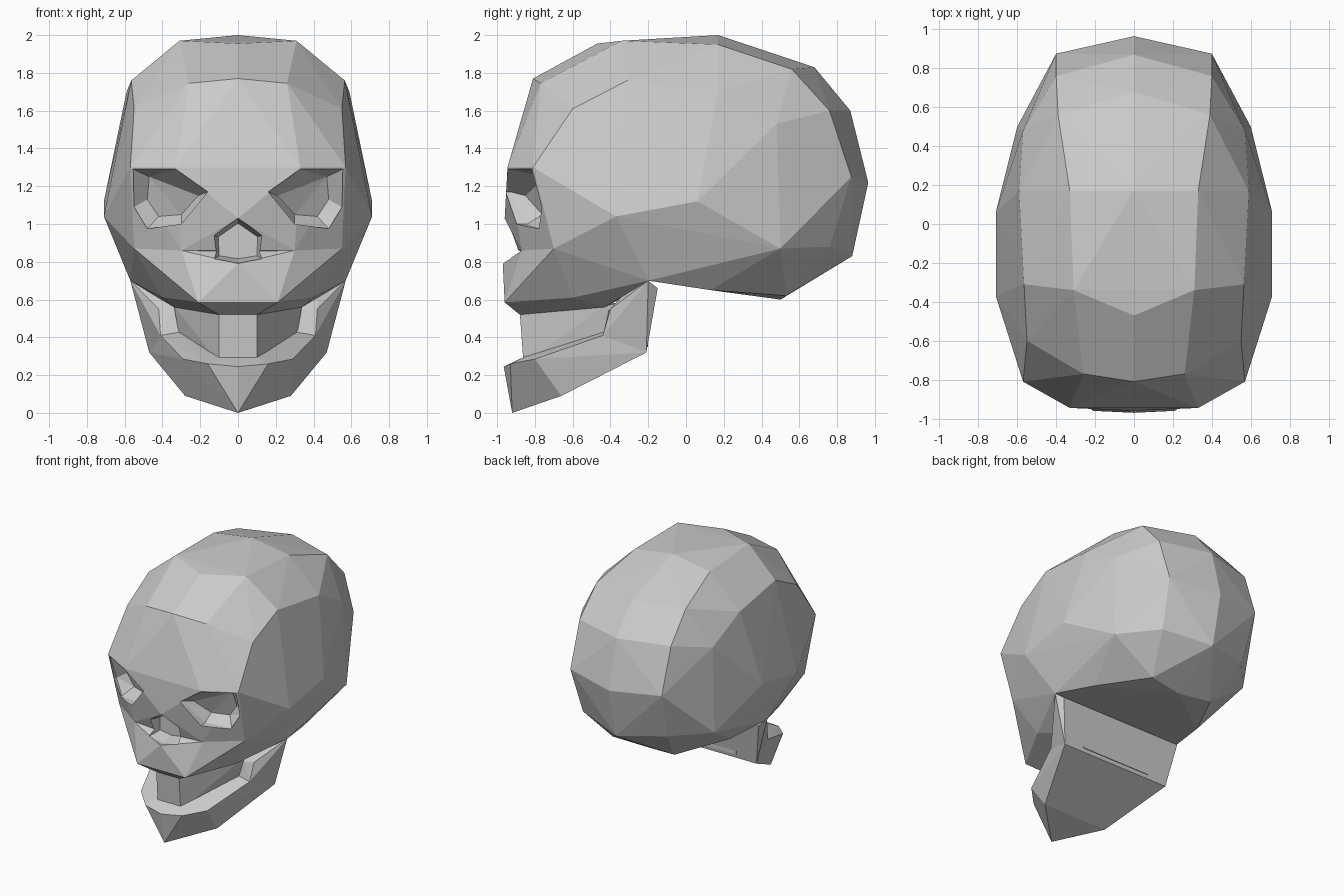
import bpy, bmesh

if "Cube" in bpy.data.objects:
    bpy.data.objects.remove(bpy.data.objects["Cube"])


def faceted(name, *lines):
    """Convex faceted solid from half outlines mirrored across x = 0."""
    bm = bmesh.new()
    for line in lines:
        for x, y, z in line:
            bm.verts.new((x, y, z))
            if x:
                bm.verts.new((-x, y, z))
    return finish(name, bm)


def finish(name, bm):
    res = bmesh.ops.convex_hull(bm, input=bm.verts[:])
    inside = {g for g in res["geom_interior"] + res["geom_unused"]
              if isinstance(g, bmesh.types.BMVert)}
    bmesh.ops.delete(bm, geom=list(inside), context='VERTS')
    bmesh.ops.recalc_face_normals(bm, faces=bm.faces[:])
    me = bpy.data.meshes.new(name)
    bm.to_mesh(me)
    bm.free()
    ob = bpy.data.objects.new(name, me)
    bpy.context.collection.objects.link(ob)
    return ob


def cutter(name, rim, floor, side=1):
    """Tapered pocket: rim pushed out through the front, narrower floor."""
    bm = bmesh.new()
    for x, y, z in rim:
        bm.verts.new((x * side, y, z))
        bm.verts.new((x * side, y - 0.4, z))
    for x, y, z in floor:
        bm.verts.new((x * side, y, z))
    return finish(name, bm)


def combine(target, other, operation):
    mod = target.modifiers.new(other.name, 'BOOLEAN')
    mod.operation = operation
    mod.solver = 'EXACT'
    mod.object = other
    other.hide_render = True
    other.hide_viewport = True


# Cranium: lines running front to back, then the brow, cheeks and base
crown = [(0, -.93, 1.27), (0, -.81, 1.77), (0, -.47, 1.955), (0, .17, 2), (0, .68, 1.83),
         (0, .87, 1.6), (0, .965, 1.22), (0, .88, .83), (0, .5, .6)]
upper = [(.33, -.945, 1.3), (.26, -.77, 1.745), (.31, -.34, 1.97), (.33, .17, 1.95),
         (.39, .56, 1.82), (.4, .76, 1.6), (.4, .875, 1.25), (.37, .76, .88), (.27, .53, .62)]
temple = [(.57, -.81, 1.3), (.55, -.6, 1.61), (.565, -.31, 1.76), (.59, .17, 1.7),
          (.57, .48, 1.53), (.6, .5, .87)]
side = [(.71, -.37, 1.04), (.71, .06, 1.12), (.57, -.2, .7), (.48, .13, .65)]
cheek = [(0, -.96, 1.03), (.3, -.87, .86), (.55, -.7, .87), (0, -.9, .86)]
skull = faceted("cranium", crown, upper, temple, side, cheek)

# Upper jaw with its undercut ledge
upper_jaw = faceted("upper_jaw",
                    [(0, -.97, .79), (.3, -.87, .86), (.55, -.7, .87), (.57, -.2, .7)],
                    [(.21, -.96, .585), (.4, -.6, .61)],
                    [(.1, -.88, .52), (.34, -.43, .56), (.3, -.2, .68)])
combine(skull, upper_jaw, 'UNION')

# Eye sockets
eye_rim = [(.16, -.93, 1.17), (.33, -.94, 1.29), (.555, -.81, 1.29),
           (.55, -.735, 1.09), (.48, -.765, .975), (.3, -.84, 1.0)]
eye_floor = [(.21, -.85, 1.15), (.47, -.74, 1.25), (.48, -.7, 1.13),
             (.42, -.7, 1.04), (.3, -.76, 1.05)]
for s, label in ((-1, "left"), (1, "right")):
    combine(skull, cutter("eye_cutter_" + label, eye_rim, eye_floor, s), 'DIFFERENCE')

# Nose opening
nose = [(0, 1.03), (.13, .94), (.125, .815), (0, .795), (-.125, .815), (-.13, .94)]
combine(skull, cutter("nose_cutter", [(x, -.93, z) for x, z in nose],
                      [(x * .8, -.83, .9 + (z - .9) * .8) for x, z in nose]), 'DIFFERENCE')

# Teeth block between the jaws
faceted("teeth", [(.1, -.88, .53), (.34, -.43, .57), (.3, -.2, .6)],
        [(.1, -.86, .26), (.31, -.43, .4), (.3, -.2, .35)])

# Lower jaw: solid wedge with a chin, and the upright branch behind
faceted("lower_jaw",
        [(0, -.92, 0), (.28, -.66, .09), (.47, -.21, .32)],
        [(0, -.965, .245), (.16, -.93, .26), (.29, -.8, .285), (.41, -.44, .41)],
        [(.1, -.86, .295), (.31, -.43, .43), (.47, -.2, .42)])
faceted("jaw_branch",
        [(.47, -.21, .32), (.41, -.44, .41), (.33, -.43, .43)],
        [(.42, -.4, .55), (.35, -.41, .54), (.42, -.33, .63)],
        [(.57, -.2, .7), (.53, -.15, .66)])
